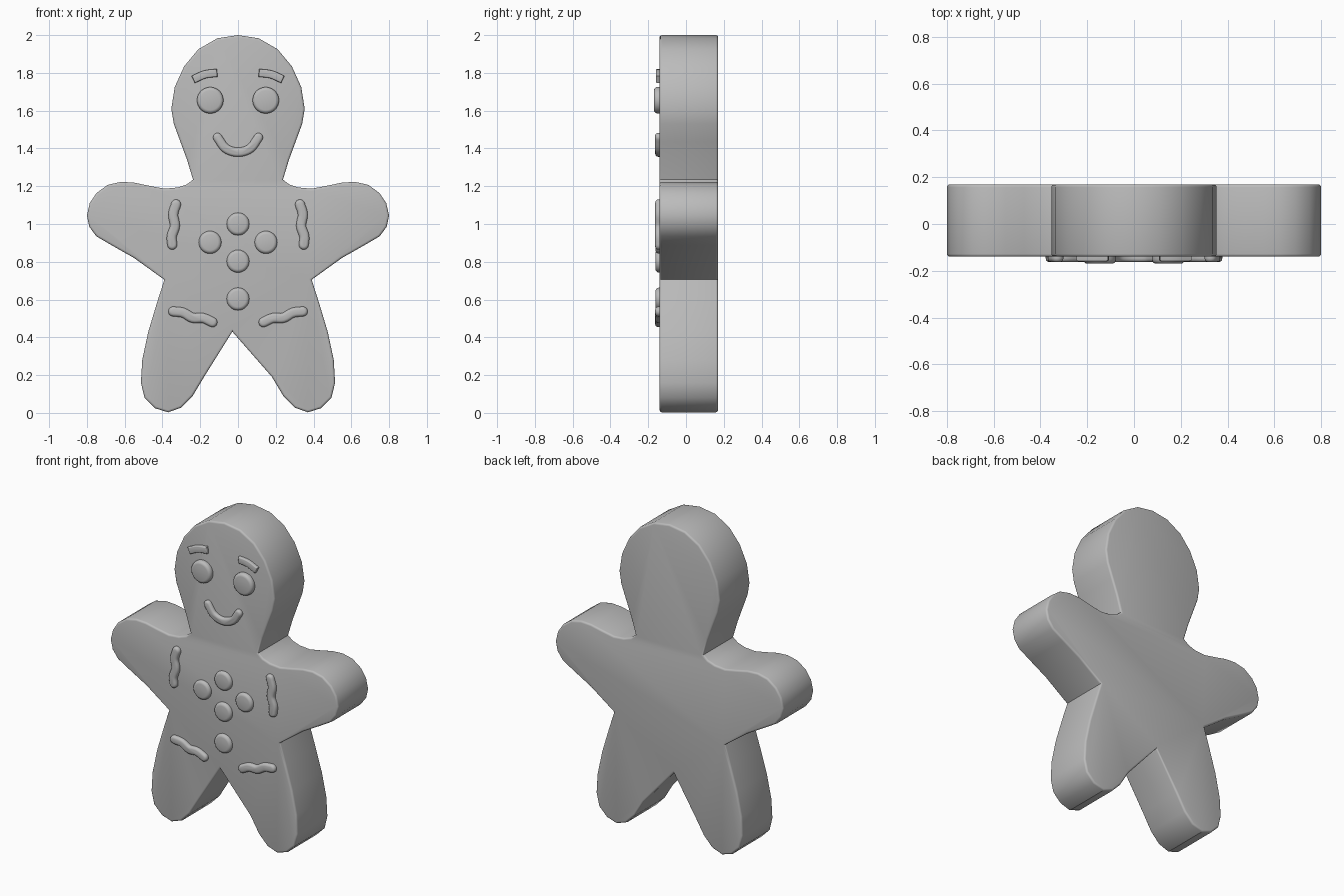
import bpy, bmesh, math
from mathutils import Vector

cube = bpy.data.objects.get("Cube")
if cube:
    bpy.data.objects.remove(cube)

grey = bpy.data.materials.new("plain_grey")
grey.use_nodes = True
colour = (0.5, 0.5, 0.5, 1)
grey.diffuse_color = colour
grey.node_tree.nodes["Principled BSDF"].inputs["Base Color"].default_value = colour

FRONT, BACK = -0.14, 0.17


def slab(name, outline, front, back, bevel, segments=3):
    """Extrude an x-z outline along y and round its rims."""
    bm = bmesh.new()
    face = bm.faces.new([bm.verts.new((x, front, z)) for x, z in outline])
    moved = bmesh.ops.extrude_face_region(bm, geom=[face])["geom"]
    rear = [v for v in moved if isinstance(v, bmesh.types.BMVert)]
    bmesh.ops.translate(bm, verts=rear, vec=(0, back - front, 0))
    bmesh.ops.recalc_face_normals(bm, faces=bm.faces)
    rims = [e for e in bm.edges if abs(e.verts[0].co.y - e.verts[1].co.y) < 1e-5]
    bmesh.ops.bevel(bm, geom=rims, offset=bevel, segments=segments,
                    profile=0.5, affect='EDGES', clamp_overlap=True)
    mesh = bpy.data.meshes.new(name)
    bm.to_mesh(mesh)
    bm.free()
    mesh.materials.append(grey)
    obj = bpy.data.objects.new(name, mesh)
    bpy.context.collection.objects.link(obj)
    bpy.ops.object.select_all(action='DESELECT')
    obj.select_set(True)
    bpy.context.view_layer.objects.active = obj
    bpy.ops.object.shade_smooth_by_angle(angle=math.radians(35))
    return obj


def disc(name, x, z, radius, front):
    ring = [(x + radius * math.cos(a), z + radius * math.sin(a))
            for a in (math.tau * i / 28 for i in range(28))]
    slab(name, ring, front, FRONT + 0.02, 0.018)


def smooth_path(points, steps=5):
    """Catmull-Rom curve through the points."""
    p = [Vector(q) for q in points]
    p = [2 * p[0] - p[1]] + p + [2 * p[-1] - p[-2]]
    out = []
    for a, b, c, d in zip(p, p[1:], p[2:], p[3:]):
        for i in range(steps):
            t = i / steps
            out.append(0.5 * (2 * b + (c - a) * t + (2 * a - 5 * b + 4 * c - d) * t**2
                              + (3 * b - a - 3 * c + d) * t**3))
    return out + [p[-2]]


def icing(name, points, radius, front, round_ends=True):
    """Ribbon following a path, with round or square ends."""
    path = smooth_path(points)
    sides, caps = ([], []), []
    for i, q in enumerate(path):
        run = (path[min(i + 1, len(path) - 1)] - path[max(i - 1, 0)]).normalized()
        normal = Vector((-run.y, run.x)) * radius
        sides[0].append(q + normal)
        sides[1].append(q - normal)
        if i in (0, len(path) - 1):
            s = -1 if i == 0 else 1
            caps.append([q + s * (normal * math.cos(a) + run * radius * math.sin(a))
                         for a in (math.pi * k / 8 for k in range(1, 8))])
    if not round_ends:
        caps = [[], []]
    slab(name, sides[0] + caps[1] + sides[1][::-1] + caps[0],
         front, FRONT + 0.02, radius * 0.6 if round_ends else 0.007)


# Body: one half outline from below the crown to the inner leg, then mirrored
half = [(0.11, 1.983), (0.21, 1.925), (0.285, 1.835), (0.335, 1.725), (0.353, 1.61),
        (0.34, 1.53), (0.305, 1.435), (0.27, 1.34), (0.238, 1.235),
        (0.27, 1.21), (0.32, 1.193), (0.39, 1.187), (0.47, 1.202), (0.55, 1.219),
        (0.62, 1.223), (0.69, 1.207), (0.75, 1.163), (0.785, 1.11), (0.8, 1.045),
        (0.787, 0.985), (0.75, 0.935), (0.67, 0.888), (0.55, 0.82), (0.39, 0.705),
        (0.43, 0.58), (0.475, 0.43), (0.507, 0.28), (0.514, 0.16), (0.495, 0.08),
        (0.44, 0.025), (0.37, 0.003), (0.3, 0.028), (0.24, 0.09), (0.18, 0.19)]
crotch = (-0.03, 0.43)
outline = [(0, 2)] + half + [crotch] + [(-x, z) for x, z in reversed(half)]
slab("body", outline, FRONT, BACK, 0.012)

# Paired details
for side, s in (("left", 1), ("right", -1)):
    def flip(points):
        return [(s * x, z) for x, z in points]

    disc(side + "_eye", s * 0.147, 1.655, 0.07, -0.17)
    disc(side + "_button", s * 0.148, 0.903, 0.06, -0.162)
    icing(side + "_eyebrow", flip([(0.11, 1.8), (0.175, 1.792), (0.237, 1.765)]),
          0.021, -0.16, round_ends=False)
    icing(side + "_arm_icing", flip([(0.328, 1.104), (0.343, 1.05), (0.334, 0.99),
                                     (0.351, 0.935), (0.348, 0.89)]), 0.026, -0.163)
    icing(side + "_leg_icing", flip([(0.135, 0.48), (0.185, 0.502), (0.24, 0.503),
                                     (0.29, 0.53), (0.343, 0.537)]), 0.026, -0.163)

# Centre buttons and smile
for place, z in (("top", 1.0), ("middle", 0.803), ("bottom", 0.603)):
    disc(place + "_button", 0, z, 0.06, -0.162)
icing("smile", [(-0.108, 1.458), (-0.065, 1.4), (0, 1.38), (0.065, 1.4), (0.108, 1.458)],
      0.024, -0.163)
